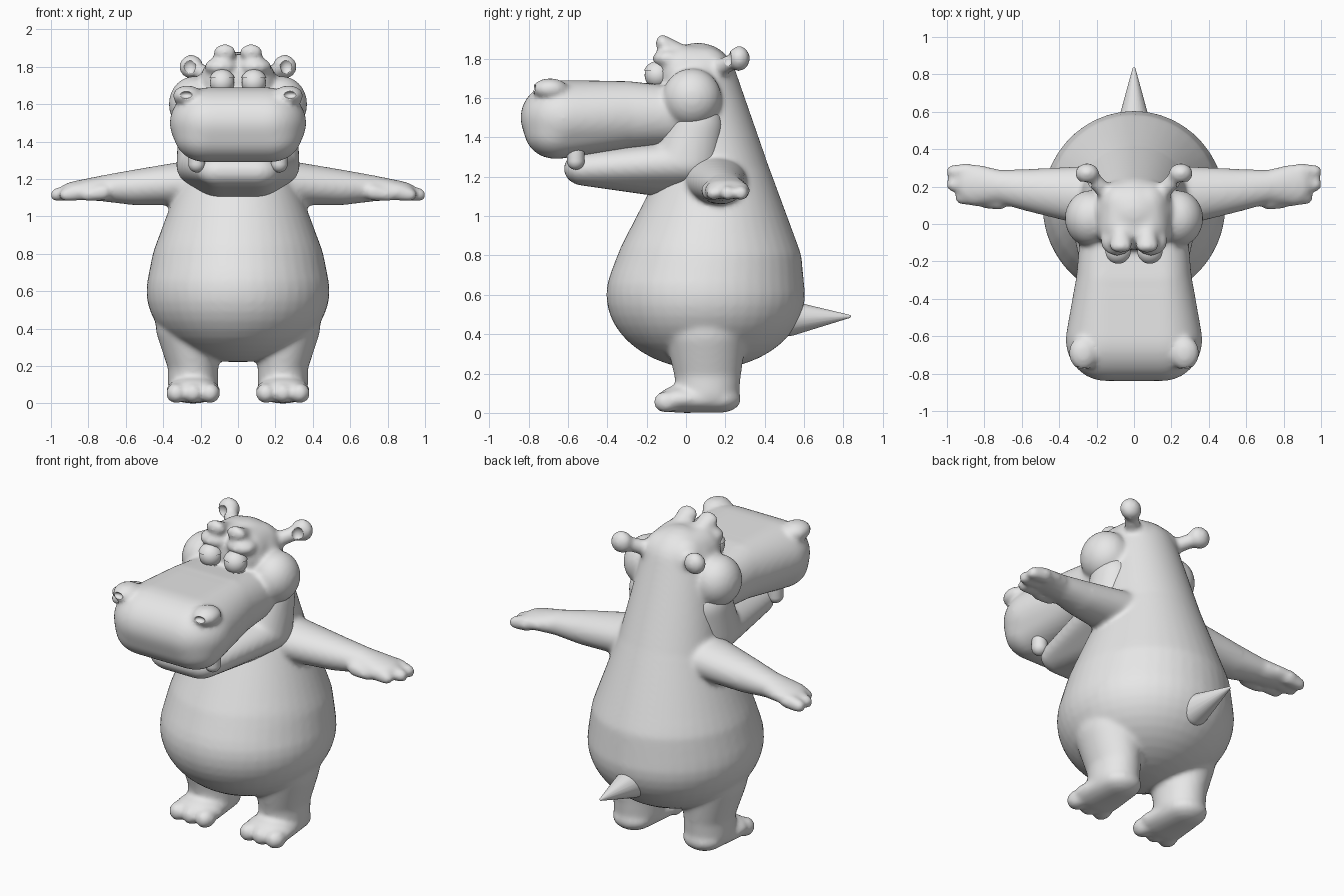
import bpy, bmesh, math
from mathutils import Vector

if "Cube" in bpy.data.objects:
    bpy.data.objects.remove(bpy.data.objects["Cube"], do_unlink=True)

GREY = (0.8, 0.8, 0.8, 1)
VOXEL = 0.014
LEFT, RIGHT = 1, -1

plain_grey = bpy.data.materials.new("plain grey")
plain_grey.use_nodes = True
plain_grey.diffuse_color = GREY
plain_grey.node_tree.nodes["Principled BSDF"].inputs["Base Color"].default_value = GREY


def unit_sphere(segments=44, rows=22):
    """Directions spread evenly over a sphere."""
    points = [Vector((0, 0, 1)), Vector((0, 0, -1))]
    for row in range(1, rows):
        tilt = math.pi * row / rows
        for segment in range(segments):
            turn = math.tau * segment / segments
            points.append(Vector((math.sin(tilt) * math.cos(turn),
                                  math.sin(tilt) * math.sin(turn), math.cos(tilt))))
    return points


SPHERE = unit_sphere()


def ball_points(ball, side):
    """Surface points of a ball given as (centre, radius or three radii)."""
    centre, radius = ball
    radii = Vector(radius if isinstance(radius, tuple) else (radius, radius, radius))
    for direction in SPHERE:
        point = Vector(centre) + direction * radii
        yield round(point.x * side, 5), round(point.y, 5), round(point.z, 5)


def wrap(bm, points):
    """Stretch a convex skin around the points."""
    verts = [bm.verts.new(point) for point in sorted(set(points))]
    bmesh.ops.convex_hull(bm, input=verts)
    loose = [v for v in verts if v.is_valid and not v.link_faces]
    bmesh.ops.delete(bm, geom=loose, context="VERTS")


def limb(bm, *balls, sides=(LEFT, RIGHT)):
    """Join each ball to the next, on each side of the model."""
    for side in sides:
        for first, second in zip(balls, balls[1:] or balls):
            wrap(bm, [*ball_points(first, side), *ball_points(second, side)])


def bridge(bm, *balls):
    """Wrap all the balls and their mirrored twins together."""
    wrap(bm, [p for ball in balls for side in (LEFT, RIGHT) for p in ball_points(ball, side)])


def finish(bm, name):
    bmesh.ops.recalc_face_normals(bm, faces=bm.faces)
    mesh = bpy.data.meshes.new(name)
    bm.to_mesh(mesh)
    bm.free()
    mesh.materials.append(plain_grey)
    mesh.shade_smooth()
    mesh.set_sharp_from_angle(angle=math.radians(50))
    part = bpy.data.objects.new(name, mesh)
    bpy.context.collection.objects.link(part)
    return part


def fuse(part, softness, cutter=None):
    """Blend overlapping volumes into one soft skin."""
    remesh = part.modifiers.new("fuse", "REMESH")
    remesh.mode = "VOXEL"
    remesh.voxel_size = VOXEL
    remesh.use_smooth_shade = True
    if cutter:
        carve = part.modifiers.new("hollows", "BOOLEAN")
        carve.operation = "DIFFERENCE"
        carve.object = cutter
    smooth = part.modifiers.new("soften", "SMOOTH")
    smooth.factor = 0.5
    smooth.iterations = softness


# Pear-shaped torso, thick neck and skull
skin = bmesh.new()
belly = ((0, 0.1, 0.6), (0.49, 0.505, 0.38))
waist = ((0, 0.12, 0.76), (0.46, 0.47, 0.3))
chest = ((0, 0.15, 1.2), (0.3, 0.28, 0.2))
skull = ((0, 0.06, 1.68), (0.22, 0.2, 0.2))
limb(skin, belly, waist, chest, skull, sides=(LEFT,))
forehead = ((0.07, -0.02, 1.72), (0.13, 0.12, 0.15))
crown = ((0.07, 0.1, 1.7), (0.13, 0.14, 0.16))
bridge(skin, forehead, crown)

# Broad muzzle with jowls and nostril mounds
snout_tip = ((0.15, -0.62, 1.5), (0.215, 0.22, 0.19))
jowl = ((0.17, -0.66, 1.43), (0.17, 0.16, 0.14))
snout_middle = ((0.15, -0.3, 1.515), (0.16, 0.15, 0.17))
snout_root = ((0.15, -0.08, 1.51), (0.14, 0.15, 0.15))
bridge(skin, snout_tip, jowl, snout_middle)
bridge(skin, snout_middle, snout_root)
limb(skin, ((0.27, -0.69, 1.645), (0.08, 0.09, 0.055)))

# Cheeks, brow ridges and curled eyebrows
limb(skin, ((0.235, 0.03, 1.6), (0.135, 0.15, 0.15)))
limb(skin, ((0.09, -0.09, 1.8), (0.09, 0.08, 0.05)))
limb(skin, ((0.07, -0.04, 1.83), 0.05), ((0.07, -0.12, 1.88), (0.06, 0.035, 0.042)))

# Ears on short stalks
ear = Vector((0.25, 0.27, 1.8))
limb(skin, ((0.15, 0.17, 1.75), 0.045), (ear, 0.04))
limb(skin, (ear, (0.065, 0.055, 0.065)))

# Arms ending in flat palms
shoulder = ((0.25, 0.15, 1.18), (0.1, 0.16, 0.12))
elbow = ((0.55, 0.18, 1.155), (0.1, 0.115, 0.095))
wrist = ((0.72, 0.2, 1.15), (0.06, 0.09, 0.07))
palm = ((0.85, 0.21, 1.14), (0.1, 0.11, 0.05))
limb(skin, shoulder, elbow, wrist, palm)

# Three fingers and a thumb
for reach, across in ((0.97, 0.28), (0.97, 0.21), (0.92, 0.14), (0.8, 0.12)):
    knuckle = ((reach - 0.08, across, 1.13), 0.045)
    limb(skin, knuckle, ((reach, across, 1.115), 0.036))

# Stout legs, flat feet and round toes
thigh = ((0.26, 0.1, 0.42), (0.18, 0.21, 0.2))
shin = ((0.24, 0.11, 0.2), (0.135, 0.17, 0.1))
ankle = ((0.24, 0.11, 0.1), (0.135, 0.16, 0.1))
limb(skin, thigh, shin, ankle)
heel = ((0.24, 0.17, 0.07), (0.12, 0.11, 0.07))
instep = ((0.24, -0.03, 0.07), (0.145, 0.11, 0.07))
limb(skin, heel, instep)
for toe in (-1, 0, 1):
    limb(skin, ((0.24 + toe * 0.09, -0.1, 0.055), (0.055, 0.065, 0.055)))
body = finish(skin, "body")

# Hollows for the nostrils and ears
hollow = bmesh.new()
limb(hollow, ((0.28, -0.78, 1.65), (0.035, 0.03, 0.02)))
limb(hollow, (ear + Vector((0.01, -0.06, 0)), (0.035, 0.03, 0.04)))
hollow_cutter = finish(hollow, "hollow_cutter")
hollow_cutter.hide_render = True
hollow_cutter.hide_viewport = True
fuse(body, 9, hollow_cutter)

# Lower jaw with mouth corners rising under the cheeks
jaw = bmesh.new()
chin = ((0.1, -0.52, 1.24), (0.12, 0.1, 0.085))
throat = ((0.08, -0.05, 1.22), (0.17, 0.2, 0.13))
collar = ((0.2, 0, 1.27), (0.13, 0.17, 0.11))
bridge(jaw, chin, throat, collar)
limb(jaw, collar, ((0.2, 0.05, 1.45), (0.12, 0.14, 0.15)))
fuse(finish(jaw, "lower_jaw"), 9)

# Pointed tail
tail = bmesh.new()
limb(tail, ((0, 0.52, 0.48), 0.09), ((0, 0.83, 0.49), 0.008), sides=(LEFT,))
finish(tail, "tail")

# Blunt tusks
tusk = bmesh.new()
limb(tusk, ((0.22, -0.56, 1.28), 0.045), ((0.22, -0.56, 1.38), 0.045))
finish(tusk, "tusks")

# Eyeballs
eye = Vector((0.085, -0.145, 1.715))
eyeball = bmesh.new()
limb(eyeball, (eye, 0.065))
finish(eyeball, "eyes")

# Drooping upper lids and thin lower lids
for name, edge, discard in (("upper_eyelids", 0.025, -1), ("lower_eyelids", -0.04, 1)):
    lid = bmesh.new()
    limb(lid, (eye, 0.072))
    bmesh.ops.bisect_plane(lid, geom=[*lid.verts, *lid.edges, *lid.faces],
                           plane_co=eye + Vector((0, 0, edge)),
                           plane_no=(0, 0, discard), clear_outer=True)
    bmesh.ops.holes_fill(lid, edges=[e for e in lid.edges if e.is_boundary])
    finish(lid, name)
